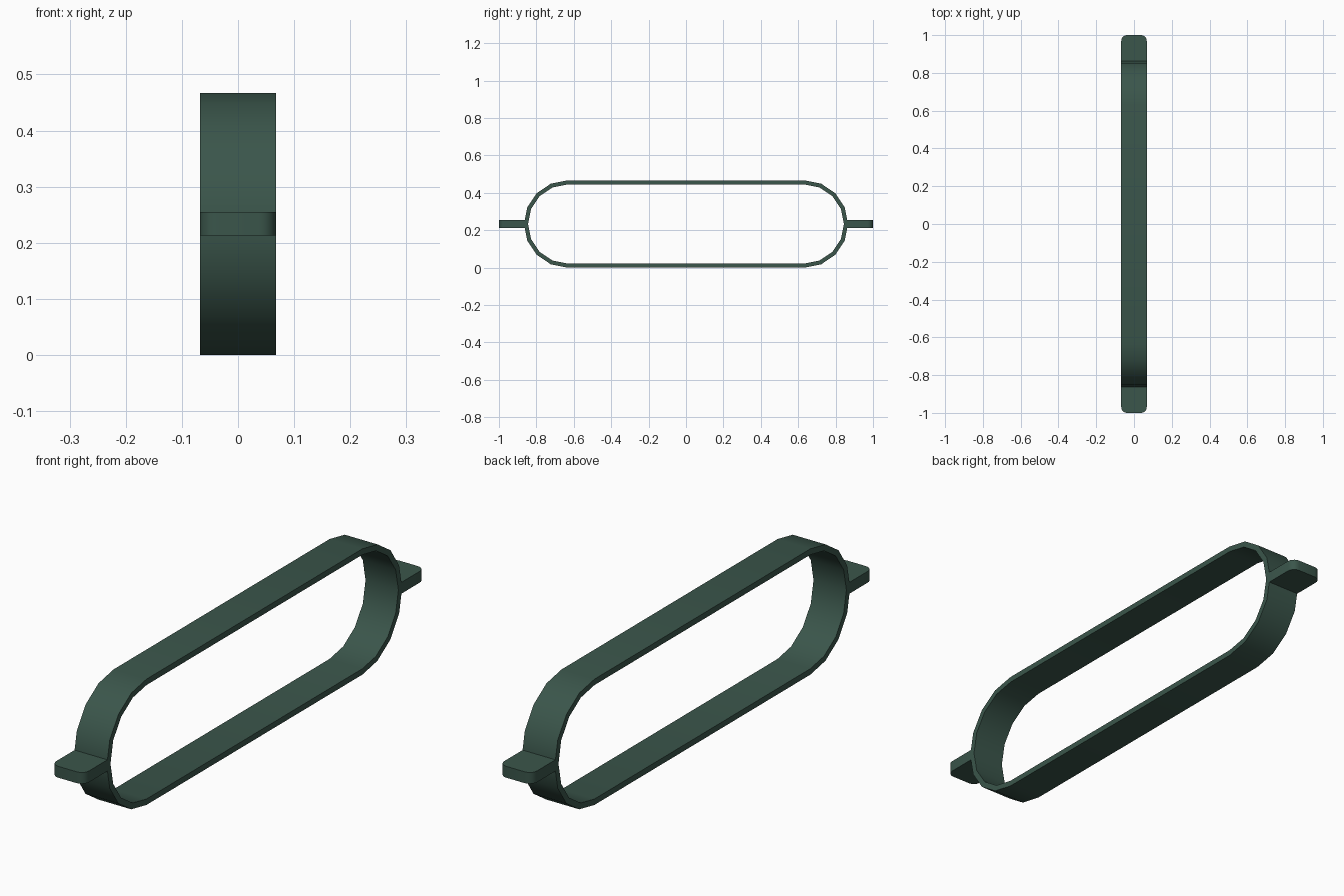
import bpy, bmesh
from math import sin, cos, pi, radians

if "Cube" in bpy.data.objects:
    bpy.data.objects.remove(bpy.data.objects["Cube"], do_unlink=True)

HALF_W = 0.0675      # half width of the strap
R = 0.2335           # outer radius of the rounded ends
THICK = 0.022
END_Y = 0.633        # centre of each rounded end
STEPS = 8            # sides per rounded end

green = bpy.data.materials.new("dark_green")
green.use_nodes = True
colour = (0.043, 0.092, 0.070, 1)
green.diffuse_color = colour
green.node_tree.nodes["Principled BSDF"].inputs["Base Color"].default_value = colour


def finish(name, bm):
    bmesh.ops.recalc_face_normals(bm, faces=bm.faces[:])
    mesh = bpy.data.meshes.new(name)
    bm.to_mesh(mesh)
    bm.free()
    mesh.materials.append(green)
    obj = bpy.data.objects.new(name, mesh)
    bpy.context.collection.objects.link(obj)
    bpy.ops.object.select_all(action='DESELECT')
    obj.select_set(True)
    bpy.context.view_layer.objects.active = obj
    bpy.ops.object.shade_smooth_by_angle(angle=radians(35))
    return obj


def stadium(radius):
    """Closed outline in y and z: two half circles joined by straight runs."""
    points = []
    for side in (1, -1):
        for i in range(STEPS + 1):
            a = pi * i / STEPS - pi / 2
            points.append((side * (END_Y + radius * cos(a)), R + side * radius * sin(a)))
    return points


# Strap loop: outer and inner outlines at both edges, bridged into a band
bm = bmesh.new()
rings = [[bm.verts.new((x, y, z)) for y, z in stadium(r)]
         for x, r in ((-HALF_W, R), (HALF_W, R), (HALF_W, R - THICK), (-HALF_W, R - THICK))]
count = len(rings[0])
for k in range(4):
    a, b = rings[k], rings[(k + 1) % 4]
    for i in range(count):
        j = (i + 1) % count
        bm.faces.new((a[i], a[j], b[j], b[i]))
finish("strap_loop", bm)


# End tabs: flat plates with rounded outer corners
def tab(name, side):
    inner, outer, corner = 0.855, 1.0, 0.03
    z0, z1 = 0.213, 0.255
    outline = [(-HALF_W, inner), (HALF_W, inner)]
    for sx, start in ((1, 0), (-1, pi / 2)):
        for i in range(6):
            a = start + i * pi / 10
            outline.append((sx * (HALF_W - corner) + corner * cos(a),
                            outer - corner + corner * sin(a)))
    bm = bmesh.new()
    base = bm.faces.new([bm.verts.new((x, side * y, z0)) for x, y in outline])
    top = bmesh.ops.extrude_face_region(bm, geom=[base])["geom"]
    bmesh.ops.translate(bm, vec=(0, 0, z1 - z0),
                        verts=[v for v in top if isinstance(v, bmesh.types.BMVert)])
    finish(name, bm)


tab("front_tab", -1)
tab("back_tab", 1)
